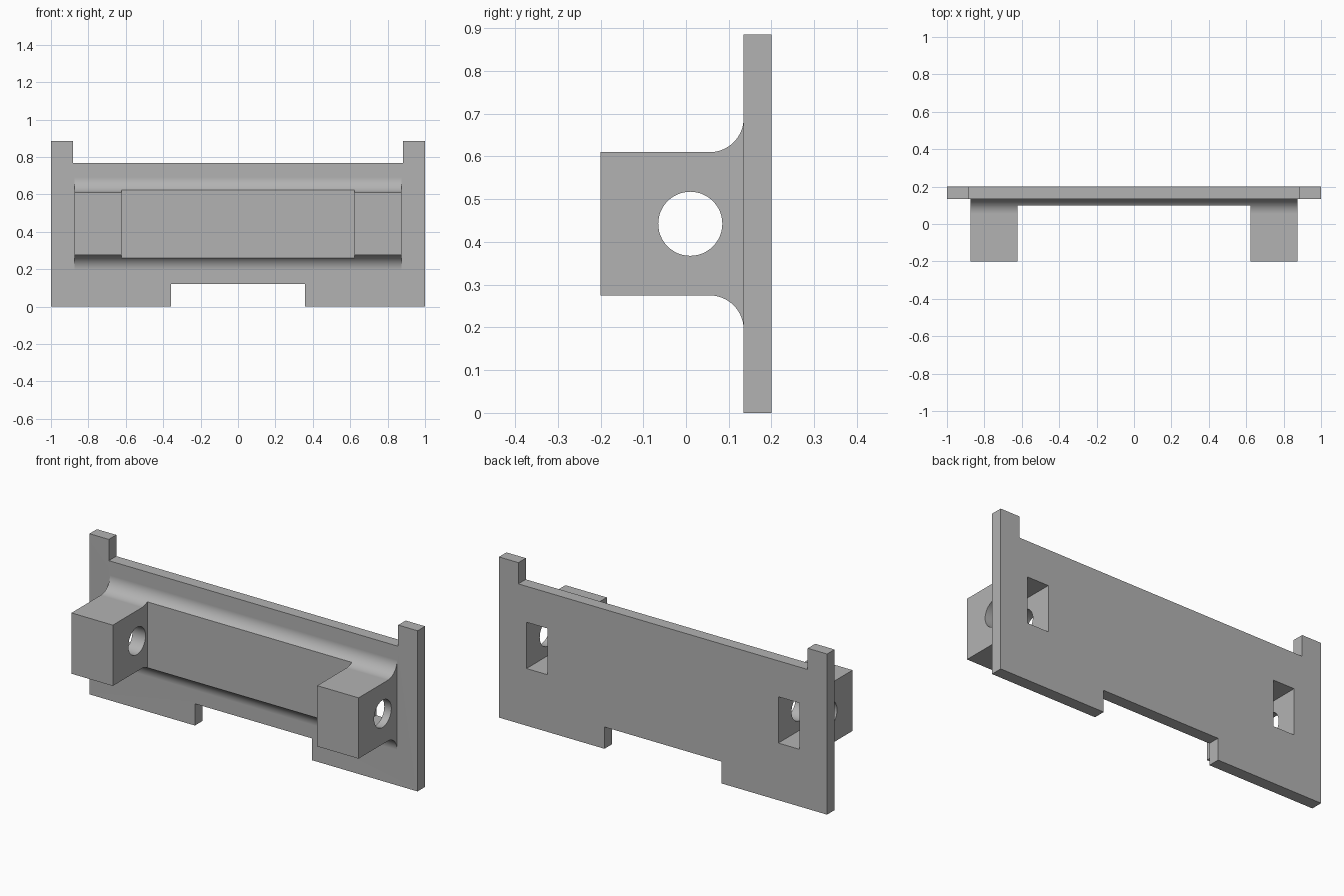
import bpy
import bmesh
import math
from mathutils import Vector

cube = bpy.data.objects.get("Cube")
if cube:
    bpy.data.objects.remove(cube, do_unlink=True)

GREY = (0.45, 0.45, 0.45, 1.0)
grey = bpy.data.materials.new("plain grey")
grey.use_nodes = True
grey.diffuse_color = GREY
grey.node_tree.nodes["Principled BSDF"].inputs["Base Color"].default_value = GREY

PLATE_FRONT, BACK = 0.135, 0.2
ARM_IN, ARM_OUT, ARM_FRONT = 0.623, 0.875, -0.2
ARM_LOW, ARM_HIGH = 0.275, 0.61
MID_Z = (ARM_LOW + ARM_HIGH) / 2
FILLET = 0.08


def prism(name, points, sweep):
    """Extrude a closed outline of 3D points along a vector."""
    bm = bmesh.new()
    face = bm.faces.new([bm.verts.new(p) for p in points])
    moved = bmesh.ops.extrude_face_region(bm, geom=[face])["geom"]
    verts = [v for v in moved if isinstance(v, bmesh.types.BMVert)]
    bmesh.ops.translate(bm, verts=verts, vec=Vector(sweep))
    bmesh.ops.recalc_face_normals(bm, faces=bm.faces[:])
    mesh = bpy.data.meshes.new(name)
    bm.to_mesh(mesh)
    bm.free()
    mesh.materials.append(grey)
    obj = bpy.data.objects.new(name, mesh)
    bpy.context.collection.objects.link(obj)
    return obj


def box(name, x, y, z):
    outline = [(x[0], y[0], z[0]), (x[1], y[0], z[0]),
               (x[1], y[0], z[1]), (x[0], y[0], z[1])]
    return prism(name, outline, (0, y[1] - y[0], 0))


def combine(obj, other, operation):
    """Apply a boolean and discard the helper."""
    mod = obj.modifiers.new("boolean", "BOOLEAN")
    mod.operation, mod.solver, mod.object = operation, "EXACT", other
    graph = bpy.context.evaluated_depsgraph_get()
    obj.data = bpy.data.meshes.new_from_object(obj.evaluated_get(graph))
    obj.modifiers.clear()
    bpy.data.objects.remove(other, do_unlink=True)


# Back plate with two upper tabs and a lower notch
half = [(0.357, 0.12), (0.357, 0), (1, 0), (1, 0.885), (0.882, 0.885), (0.882, 0.768)]
outline = half + [(-x, z) for x, z in reversed(half)]
bracket = prism("mounting_bracket", [(x, PLATE_FRONT, z) for x, z in outline],
                (0, BACK - PLATE_FRONT, 0))

# Arm profile in y and z, flaring into the plate with fillets
upper = [(ARM_FRONT, ARM_HIGH)]
for i in range(17):
    a = math.radians(90) * i / 16
    upper.append((PLATE_FRONT - FILLET + FILLET * math.sin(a),
                  ARM_HIGH + FILLET - FILLET * math.cos(a)))
upper.append((PLATE_FRONT + 0.02, ARM_HIGH + FILLET))
profile = upper + [(y, 2 * MID_Z - z) for y, z in reversed(upper)]
arms = prism("arms", [(-ARM_OUT, y, z) for y, z in profile], (2 * ARM_OUT, 0, 0))

# Open space between the arms
combine(arms, box("gap", (-ARM_IN, ARM_IN), (-0.5, 0.1), (0, 1)), "DIFFERENCE")
combine(bracket, arms, "UNION")

# Rear pockets in both arms
for x in ((0.703, 0.832), (-0.832, -0.703)):
    combine(bracket, box("pocket", x, (-0.15, 0.3), (0.315, 0.57)), "DIFFERENCE")

# Round pin hole through both arms
circle = []
for i in range(48):
    a = math.tau * i / 48
    circle.append((-1.2, 0.01 + 0.075 * math.cos(a), MID_Z + 0.075 * math.sin(a)))
combine(bracket, prism("pin_hole", circle, (2.4, 0, 0)), "DIFFERENCE")

# Smooth fillets and holes, crisp edges elsewhere
bpy.ops.object.select_all(action="DESELECT")
bracket.select_set(True)
bpy.context.view_layer.objects.active = bracket
bpy.ops.object.shade_smooth_by_angle(angle=math.radians(25))
weighted = bracket.modifiers.new("weighted normals", "WEIGHTED_NORMAL")
weighted.keep_sharp = True
